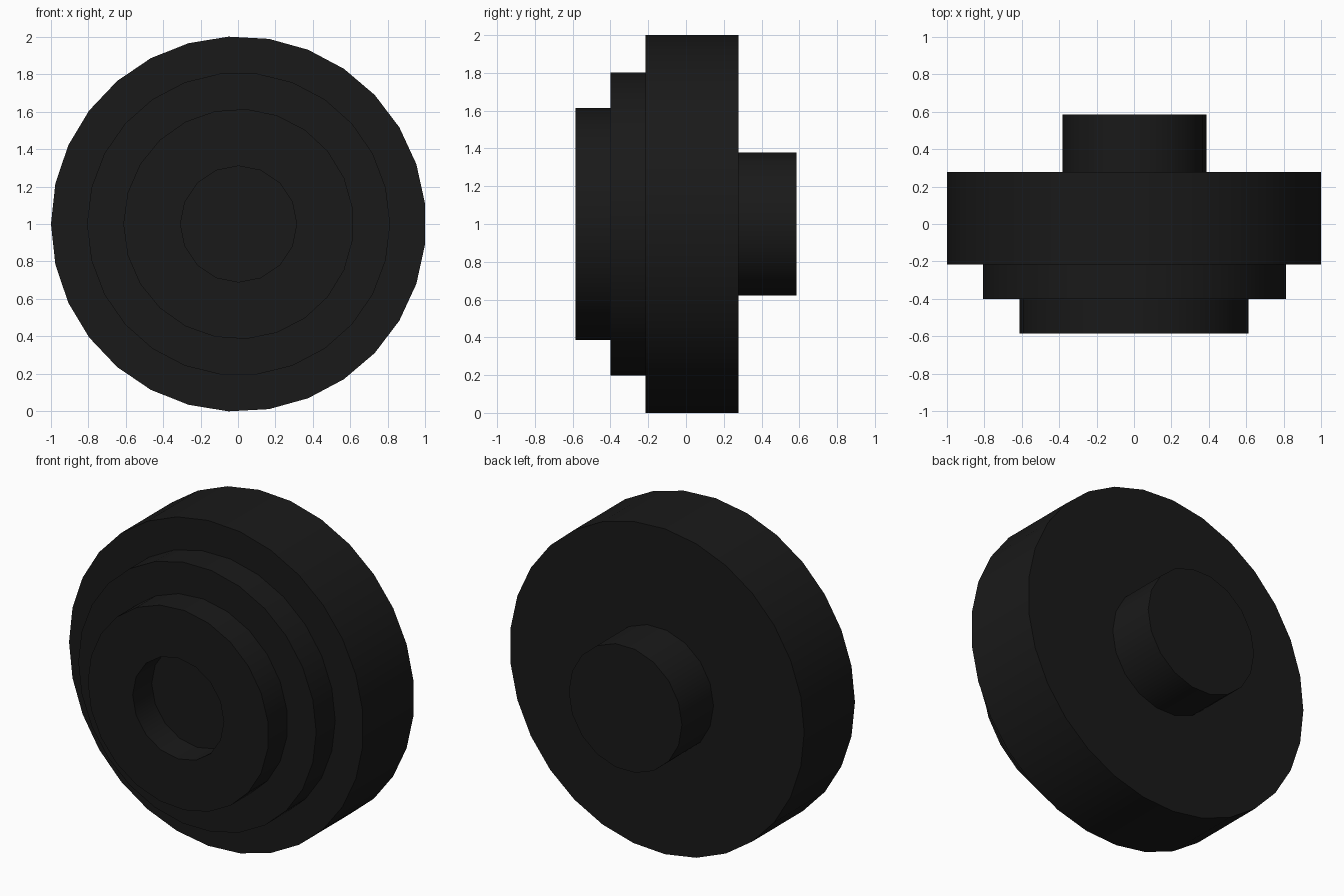
import bpy, bmesh
from math import cos, sin, pi, radians

if "Cube" in bpy.data.objects:
    bpy.data.objects.remove(bpy.data.objects["Cube"])

CX, CZ = 0.003, 1.0   # shared axis, running along y

black = bpy.data.materials.new("black")
black.diffuse_color = (0.01, 0.01, 0.01, 1)
black.use_nodes = True
black.node_tree.nodes["Principled BSDF"].inputs["Base Color"].default_value = black.diffuse_color


def disc(name, radius, y0, y1, sides):
    """Closed prism along y with its first corner pointing to -x."""
    bm = bmesh.new()
    rings = []
    for y in (y0, y1):
        rings.append([bm.verts.new((CX + radius * cos(pi + 2 * pi * i / sides), y,
                                    CZ + radius * sin(pi + 2 * pi * i / sides)))
                      for i in range(sides)])
    a, b = rings
    bm.faces.new(a)
    bm.faces.new(b)
    for i in range(sides):
        j = (i + 1) % sides
        bm.faces.new((a[i], a[j], b[j], b[i]))
    bmesh.ops.recalc_face_normals(bm, faces=bm.faces)
    mesh = bpy.data.meshes.new(name)
    bm.to_mesh(mesh)
    bm.free()
    mesh.materials.append(black)
    obj = bpy.data.objects.new(name, mesh)
    bpy.context.collection.objects.link(obj)
    return obj


# Stepped body and rear stub
wheel = disc("main_wheel", 1.0015, -0.215, 0.278, 29)
step = disc("middle_step", 0.809, -0.40, -0.215, 26)
collar = disc("front_collar", 0.615, -0.585, -0.40, 23)
stub = disc("rear_stub", 0.385, 0.278, 0.585, 18)

# Round recess through the front collar, closed by the step behind it
cutter = disc("recess_cutter", 0.31, -0.7, -0.3, 16)
cut = collar.modifiers.new("recess", 'BOOLEAN')
cut.operation = 'DIFFERENCE'
cut.object = cutter
cut.solver = 'EXACT'
bpy.context.view_layer.objects.active = collar
bpy.ops.object.modifier_apply(modifier=cut.name)
bpy.data.objects.remove(cutter)

# Smooth walls, crisp rims
for obj in (wheel, step, collar, stub):
    bpy.ops.object.select_all(action='DESELECT')
    obj.select_set(True)
    bpy.context.view_layer.objects.active = obj
    bpy.ops.object.shade_smooth_by_angle(angle=radians(30))
